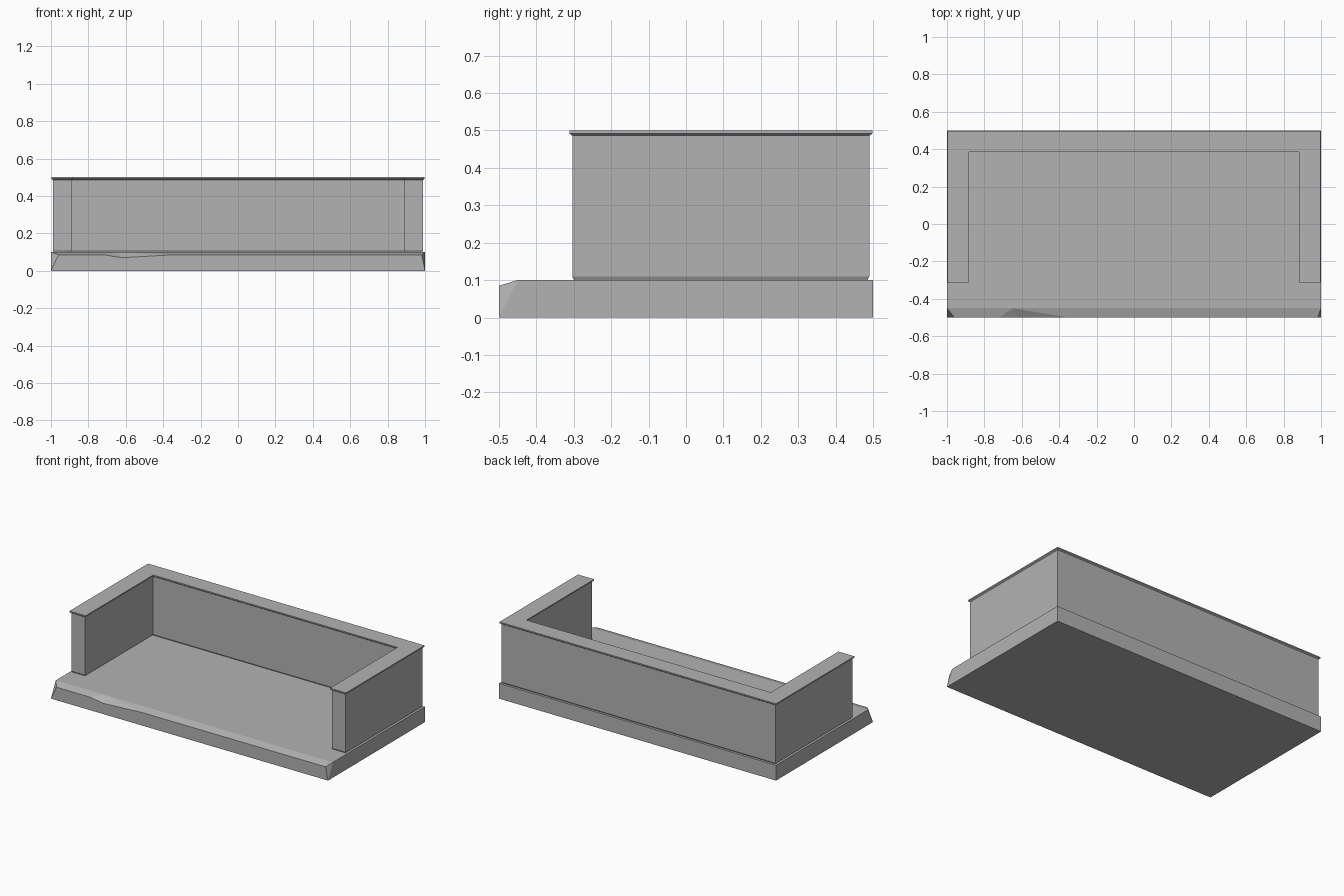
import bpy
import bmesh

cube = bpy.data.objects.get("Cube")
if cube:
    bpy.data.objects.remove(cube)

STONE = (0.45, 0.45, 0.45, 1.0)
stone = bpy.data.materials.new("grey_stone")
stone.use_nodes = True
stone.diffuse_color = STONE
stone.node_tree.nodes["Principled BSDF"].inputs["Base Color"].default_value = STONE


def make_object(name, bm):
    bmesh.ops.recalc_face_normals(bm, faces=bm.faces[:])
    mesh = bpy.data.meshes.new(name)
    bm.to_mesh(mesh)
    bm.free()
    mesh.materials.append(stone)
    obj = bpy.data.objects.new(name, mesh)
    bpy.context.collection.objects.link(obj)
    return obj


def loft(name, rings):
    """Join matching outlines, bottom to top, and close both ends."""
    bm = bmesh.new()
    loops = [[bm.verts.new(p) for p in ring] for ring in rings]
    count = len(loops[0])
    for low, high in zip(loops, loops[1:]):
        for i in range(count):
            j = (i + 1) % count
            bm.faces.new((low[i], low[j], high[j], high[i]))
    bm.faces.new(loops[0])
    bm.faces.new(loops[-1])
    return make_object(name, bm)


def u_outline(z, grow):
    """U-shaped wall outline, open to the front, grown sideways."""
    inner, outer = 0.89 - grow, 0.99 + grow
    front, inner_back, back = -0.304 - grow, 0.393 - grow, 0.49 + grow
    half = [(inner, inner_back), (inner, front), (outer, front), (outer, back)]
    outline = half + [(-x, y) for x, y in reversed(half)]
    return [(x, y, z) for x, y in outline]


# Base slab with worn front edge, cut corners and one larger chip
TOP, LIP, EDGE, FRONT, BACK = 0.1, 0.085, -0.45, -0.5, 0.5
points = {
    "floor_fl": (-1, FRONT, 0), "floor_fr": (1, FRONT, 0),
    "floor_br": (1, BACK, 0), "floor_bl": (-1, BACK, 0),
    "top_fl": (-1, EDGE, TOP), "top_fr": (1, EDGE, TOP),
    "top_br": (1, BACK, TOP), "top_bl": (-1, BACK, TOP),
    "lip_l": (-0.96, FRONT, LIP), "lip_r": (0.982, FRONT, LIP),
    "chip_l": (-0.72, FRONT, LIP), "chip_low": (-0.62, FRONT, 0.07),
    "chip_r": (-0.35, FRONT, LIP), "chip_top": (-0.65, EDGE, TOP),
}
faces = [
    "floor_fl floor_bl floor_br floor_fr",
    "floor_bl top_bl top_br floor_br",
    "floor_fl top_fl top_bl floor_bl",
    "floor_fr floor_br top_br top_fr",
    "top_fl chip_top top_fr top_br top_bl",
    "floor_fl floor_fr lip_r chip_r chip_low chip_l lip_l",
    "floor_fl lip_l top_fl",
    "floor_fr top_fr lip_r",
    "top_fl lip_l chip_l chip_top",
    "chip_l chip_low chip_top",
    "chip_low chip_r chip_top",
    "chip_r lip_r top_fr chip_top",
]
bm = bmesh.new()
verts = {key: bm.verts.new(co) for key, co in points.items()}
for face in faces:
    bm.faces.new([verts[key] for key in face.split()])
make_object("base_slab", bm)

# Three-sided wall with a narrowed foot
loft("wall", [u_outline(0.1, -0.005), u_outline(0.11, 0), u_outline(0.487, 0)])

# Overhanging coping with a sloped underside
loft("wall_coping", [u_outline(0.486, 0), u_outline(0.492, 0.008), u_outline(0.5, 0.008)])
